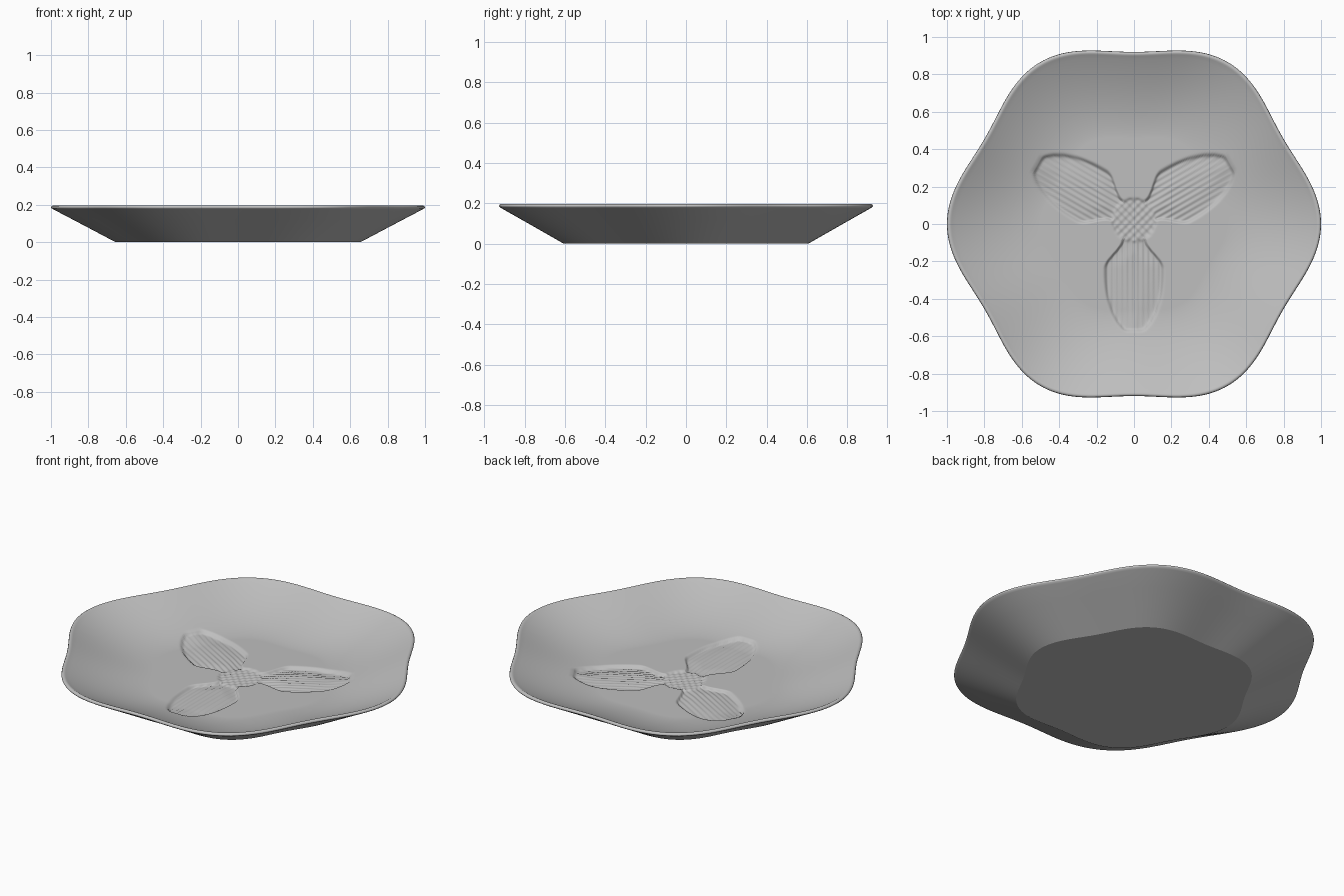
import bpy, bmesh
from math import sin, cos, pi, hypot, radians, sqrt

cube = bpy.data.objects.get("Cube")
if cube:
    bpy.data.objects.remove(cube, do_unlink=True)

SEGMENTS = 360
FLOOR_Z = 0.06
FLOWER_Y = 0.02


def material(name, colour):
    mat = bpy.data.materials.new(name)
    mat.use_nodes = True
    mat.diffuse_color = colour
    mat.node_tree.nodes["Principled BSDF"].inputs["Base Color"].default_value = colour
    return mat


def smoothstep(t):
    t = max(0.0, min(1.0, t))
    return t * t * (3 - 2 * t)


def outline(angle):
    """Six-lobed rim."""
    return 0.96 + 0.04 * cos(6 * angle)


def petal_half_width(u):
    """Narrow neck, broad shoulder, tapering to a blunt tip."""
    if u < 0.1 or u > 0.6:
        return 0.0
    if u < 0.28:
        return 0.07 + 0.095 * smoothstep((u - 0.1) / 0.16)
    return 0.165 * sqrt(max(0.0, 1 - ((u - 0.28) / 0.33) ** 2))


def flower_depth(x, y):
    """Depth of the pressed flower below the dish floor."""
    y -= FLOWER_Y
    depth = 0.0
    for angle in (-90, 30, 150):
        a = radians(angle)
        u, v = x * cos(a) + y * sin(a), y * cos(a) - x * sin(a)
        inside = petal_half_width(u) - abs(v)
        if inside > 0:
            edge = smoothstep(min(inside, 0.6 - u) / 0.022)
            groove = 0.0018 * cos(2 * pi * v / 0.028)
            middle = smoothstep((inside - 0.02) / 0.1)
            depth = max(depth, edge * (0.015 - 0.007 * middle + groove))
    # Beaded centre
    r = hypot(x, y)
    if r < 0.125:
        bead = cos(2 * pi * x / 0.045) * cos(2 * pi * y / 0.045)
        centre = smoothstep((0.125 - r) / 0.02)
        depth = depth * (1 - centre) + centre * (0.008 + 0.003 * bead)
    return depth


def inner_height(s):
    """Flat floor curving up to the rim."""
    t = max(0.0, (s - 0.5) / 0.475)
    return FLOOR_Z + 0.131 * t ** 1.7


# Profile from the middle of the inside, over the rim, down to the foot
profile = [(0.66 * i / 90, None) for i in range(1, 91)]
profile += [(0.66 + 0.315 * i / 14, None) for i in range(1, 15)]
profile += [(0.982, 0.195), (0.99, 0.196), (0.997, 0.192), (1.0, 0.186),
            (0.997, 0.181), (0.985, 0.174), (0.88, 0.119), (0.77, 0.061), (0.655, 0.0)]

bm = bmesh.new()
centre_vert = bm.verts.new((0, 0, FLOOR_Z - flower_depth(0, 0)))
rings = []
for s, z in profile:
    ring = []
    for k in range(SEGMENTS):
        a = 2 * pi * k / SEGMENTS
        x, y = s * outline(a) * cos(a), s * outline(a) * sin(a)
        height = inner_height(s) - flower_depth(x, y) if z is None else z
        ring.append(bm.verts.new((x, y, height)))
    rings.append(ring)

for k in range(SEGMENTS):
    n = (k + 1) % SEGMENTS
    bm.faces.new((centre_vert, rings[0][k], rings[0][n]))
    for inner, outer in zip(rings, rings[1:]):
        bm.faces.new((inner[k], outer[k], outer[n], inner[n]))

# Flat underside with a crisp edge
for face in bm.faces:
    face.smooth = True
base = bm.faces.new(list(reversed(rings[-1])))
for edge in base.edges:
    edge.smooth = False
base.smooth = False

mesh = bpy.data.meshes.new("lobed_dish")
bm.to_mesh(mesh)
bm.free()
mesh.materials.append(material("plain grey", (0.52, 0.52, 0.52, 1)))
dish = bpy.data.objects.new("lobed_dish", mesh)
bpy.context.collection.objects.link(dish)
